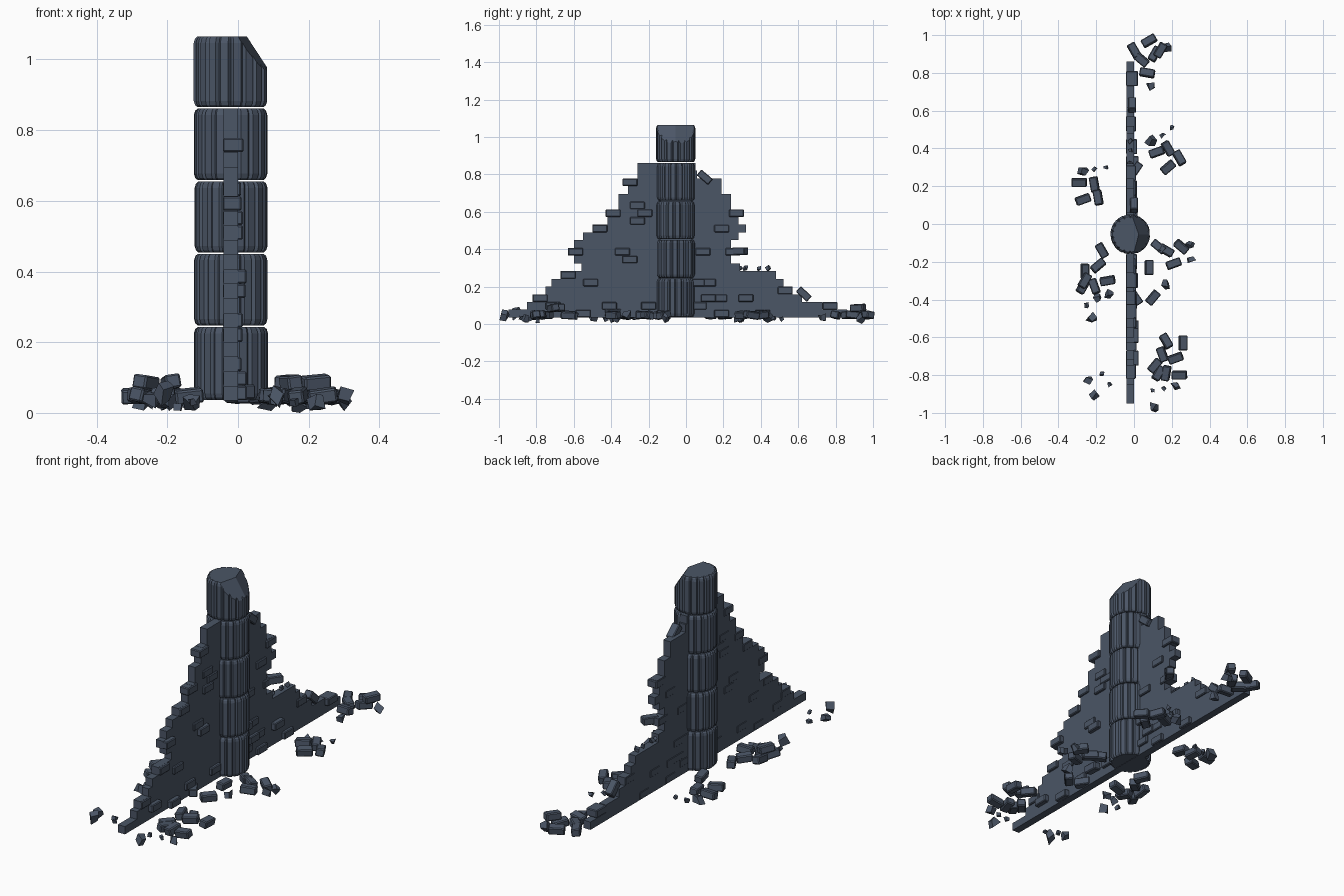
import bpy, bmesh, math, random
from mathutils import Matrix, Vector, Euler

random.seed(4)
if "Cube" in bpy.data.objects:
    bpy.data.objects.remove(bpy.data.objects["Cube"], do_unlink=True)

stone = bpy.data.materials.new("slate_stone")
stone.use_nodes = True
COLOUR = (0.07, 0.092, 0.133, 1)
stone.diffuse_color = COLOUR
stone.node_tree.nodes["Principled BSDF"].inputs["Base Color"].default_value = COLOUR

CX, CY = -0.02, -0.055      # column axis
BASE, COURSE = 0.035, 0.0413  # wall foot and brick course height


def finish(bm, name, bevel=0):
    bmesh.ops.recalc_face_normals(bm, faces=bm.faces[:])
    mesh = bpy.data.meshes.new(name)
    bm.to_mesh(mesh)
    bm.free()
    mesh.materials.append(stone)
    obj = bpy.data.objects.new(name, mesh)
    bpy.context.collection.objects.link(obj)
    if bevel:
        mod = obj.modifiers.new("worn_edges", 'BEVEL')
        mod.width = bevel
        mod.segments = 1
    return obj


def box(bm, centre, size, rot=(0, 0, 0)):
    m = Matrix.Translation(centre) @ Euler(rot).to_matrix().to_4x4()
    return bmesh.ops.create_cube(bm, size=1, matrix=m @ Matrix.Diagonal((*size, 1)))["verts"]


# Column drums: reeded outline lofted through rings with rounded rims
def drum(name, z0, z1, turn, broken=False):
    bm = bmesh.new()
    reeds = 18
    outline = []
    for i in range(reeds):
        bulge = random.uniform(-0.002, 0.002)
        for part, r in ((0, 0.096), (0.2, 0.104), (0.8, 0.104)):
            a = 2 * math.pi * (i + part) / reeds + turn
            outline.append(Vector((math.cos(a), math.sin(a), 0)) * (r + bulge * (part > 0)))
    rings = []
    for z, s in ((z0, 0.9), (z0 + 0.006, 0.965), (z0 + 0.018, 1),
                 (z1 - 0.018, 1), (z1 - 0.006, 0.965), (z1, 0.9)):
        rings.append([bm.verts.new((CX + p.x * s, CY + p.y * s, z)) for p in outline])
    n = len(outline)
    for low, high in zip(rings, rings[1:]):
        for i in range(n):
            j = (i + 1) % n
            bm.faces.new((low[i], low[j], high[j], high[i]))
    bm.faces.new(rings[0][::-1])
    bm.faces.new(rings[-1])
    if broken:
        # Snapped upper edge
        for normal in ((0.84, -0.22, 0.55), (0.84, 0.3, 0.55)):
            bmesh.ops.bisect_plane(bm, geom=bm.verts[:] + bm.edges[:] + bm.faces[:],
                                   plane_co=(0.025, CY, z1), plane_no=normal, clear_outer=True)
            bmesh.ops.holes_fill(bm, edges=[e for e in bm.edges if e.is_boundary])
    finish(bm, name)


levels = [BASE, 0.245, 0.452, 0.657, 0.863, 1.067]
for k in range(5):
    drum(f"column_drum_{k + 1}", levels[k] + 0.002, levels[k + 1] - 0.002, k * 0.13, k == 4)

# Ruined wall: each course runs from its broken front end to its broken back end
front_end = [95, 85, 82, 75, 72, 67, 56, 60, 63, 60, 55, 50, 42, 39, 36, 36, 31, 30, 26, 26]
back_end = [86, 73, 62, 57, 52, 48, 29, 24, 29, 24, 28, 32, 28, 30, 24, 24, 19, 19, 6, 5]
bm = bmesh.new()
for row, (f, b) in enumerate(zip(front_end, back_end)):
    y0, y1 = -f / 100, b / 100
    box(bm, (CX, (y0 + y1) / 2, BASE + COURSE * (row + 0.5)), (0.041, y1 - y0, COURSE))
finish(bm, "broken_wall")

# Bricks standing proud of the wall: (y in hundredths, course)
proud = [(-30, 17), (-39, 13), (-46, 11), (-59, 8), (-26, 12), (-22, 13), (-26, 14),
         (-34, 8), (-30, 7), (-63, 5), (-51, 4), (-78, 2), (-71, 1), (-41, 1),
         (27, 13), (19, 11), (25, 8), (9, 8), (6, 4), (12, 4), (18, 2), (12, 2),
         (7, 1), (32, 2), (53, 3), (41, 0), (77, 1), (19, 0), (-55, 0), (-20, 1)]
bm = bmesh.new()
for y, row in proud:
    out = random.uniform(0.005, 0.022)
    box(bm, (CX + out / 2, y / 100, BASE + COURSE * (row + 0.5)),
        (0.046 + out, 0.08, COURSE * 0.96))
# Loose bricks about to fall from the broken ends
for x, y, z, tilt, yaw in ((0, 0.1, 0.785, -0.7, 0), (-0.01, 0.63, 0.16, -0.75, 0),
                           (0.01, 0.29, 0.39, 0, -0.6), (0.01, -0.39, 0.06, 0, 0.6)):
    box(bm, (x, y, z), (0.042, 0.08, 0.04), (tilt, 0, yaw))
finish(bm, "proud_bricks", 0.004)

# Fallen bricks: (x, y in hundredths, yaw in tens of degrees)
fallen = [(0, 92, -6), (8, 97, 3), (11, 90, 6), (4, 87, -4), (7, 80, -1),
          (12, 38, 2), (18, 40, -6), (24, 35, -6), (18, 30, 4),
          (-29, 22, 0), (-21, 21, -8), (-27, 13, 2),
          (13, -12, -4), (17, -14, -3), (25, -12, -4), (21, -21, 2), (8, -23, 9), (10, -39, 5),
          (-17, -14, -6), (-19, -22, 4), (-26, -25, 9), (-27, -33, 6), (-21, -33, -7),
          (-14, -30, 1), (26, -63, 9), (17, -62, -6), (11, -75, 5), (13, -79, 6),
          (17, -79, 8), (24, -80, 0)]
stacked = [(-19, 14, -8), (-26, -30, 6), (15, -69, -7), (22, -71, 2), (14, 92, 6)]
bm = bmesh.new()
for group, height in ((fallen, 0.048), (stacked, 0.086)):
    for x, y, yaw in group:
        rot = (random.uniform(-0.2, 0.2), random.uniform(-0.15, 0.15), math.radians(yaw * 10))
        box(bm, (x / 100, y / 100, height), (0.08, 0.044, 0.04), rot)
finish(bm, "fallen_bricks", 0.005)

# Stone chips: (x, y in hundredths, size in thousandths)
chips = [(17, 94, 34), (9, 73, 34), (9, 44, 36), (20, 51, 18), (15, 47, 18),
         (-27, 28, 36), (-21, 29, 18), (-15, 30, 18), (30, -19, 32), (30, -11, 28),
         (17, -32, 32), (-19, -39, 28), (-25, -43, 20), (-13, -37, 34), (-22, -50, 36),
         (22, -86, 34), (11, -97, 36), (10, -88, 18), (16, -87, 18),
         (-24, -83, 34), (-17, -79, 18), (-21, -91, 38), (-13, -85, 18)]


def chip(bm, x, y, size, floor):
    spin = [random.uniform(0, 3) for _ in range(3)]
    verts = box(bm, (x, y, 0), (size,) * 3, spin)
    for v in verts:
        v.co += Vector([random.uniform(-0.25, 0.25) * size for _ in range(3)])
    drop = floor - min(v.co.z for v in verts)
    for v in verts:
        v.co.z += drop


bm = bmesh.new()
for i, (x, y, size) in enumerate(chips):
    chip(bm, x / 100, y / 100, size / 1000, random.uniform(0.004, 0.022) if i else 0)
# Crumbs resting on the low ledge of the wall
for y in (0.29, 0.32, 0.39, 0.44):
    chip(bm, CX, y, 0.018, BASE + COURSE * 6)
finish(bm, "stone_chips")
